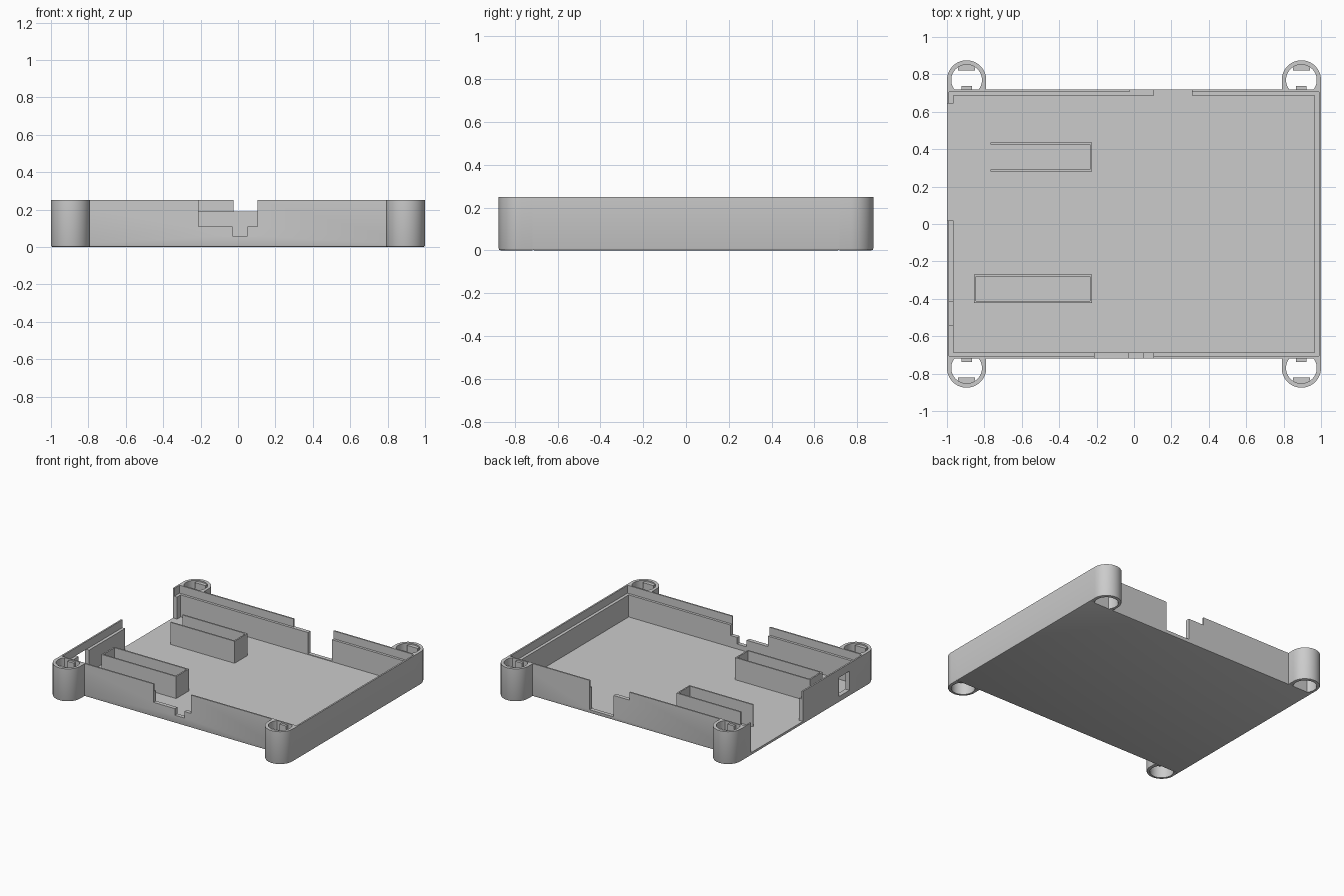
import bpy, bmesh, math
from mathutils import Matrix

if "Cube" in bpy.data.objects:
    bpy.data.objects.remove(bpy.data.objects["Cube"])

grey = bpy.data.materials.new("plain_grey")
grey.use_nodes = True
COLOUR = (0.6, 0.6, 0.6, 1)
grey.diffuse_color = COLOUR
grey.node_tree.nodes["Principled BSDF"].inputs["Base Color"].default_value = COLOUR

WX, WY, H = 1.0, 0.718, 0.25       # tray half sizes and height
FLOOR, LEDGE = 0.022, 0.19         # floor top and ledge height
PX, PY, PR, HOLE = 0.895, 0.77, 0.105, 0.082   # screw posts


def finish(name, bm):
    bmesh.ops.recalc_face_normals(bm, faces=bm.faces)
    mesh = bpy.data.meshes.new(name)
    bm.to_mesh(mesh)
    bm.free()
    mesh.materials.append(grey)
    obj = bpy.data.objects.new(name, mesh)
    bpy.context.collection.objects.link(obj)
    return obj


def add_box(bm, x0, x1, y0, y1, z0, z1):
    mat = Matrix.Translation(((x0 + x1) / 2, (y0 + y1) / 2, (z0 + z1) / 2))
    mat = mat @ Matrix.Diagonal((x1 - x0, y1 - y0, z1 - z0, 1))
    return bmesh.ops.create_cube(bm, size=1, matrix=mat)["verts"]


def box(name, *bounds):
    bm = bmesh.new()
    add_box(bm, *bounds)
    return finish(name, bm)


def prism(name, outline, z0, z1):
    bm = bmesh.new()
    face = bm.faces.new([bm.verts.new((x, y, z0)) for x, y in outline])
    top = bmesh.ops.extrude_face_region(bm, geom=[face])["geom"]
    for v in top:
        if isinstance(v, bmesh.types.BMVert):
            v.co.z = z1
    return finish(name, bm)


def chamfer_bottom(obj, keep_y=None):
    bm = bmesh.new()
    bm.from_mesh(obj.data)
    edges = [e for e in bm.edges if all(v.co.z < 0.001 for v in e.verts)
             and not (keep_y and all(abs(v.co.y - keep_y) < 0.001 for v in e.verts))]
    bmesh.ops.bevel(bm, geom=edges, offset=0.009, segments=2, profile=0.5, affect="EDGES")
    bm.to_mesh(obj.data)
    bm.free()


def apply(obj, mod):
    bpy.ops.object.select_all(action="DESELECT")
    bpy.context.view_layer.objects.active = obj
    obj.select_set(True)
    bpy.ops.object.modifier_apply(modifier=mod.name)


def cut(obj, cutter):
    mod = obj.modifiers.new("cut", "BOOLEAN")
    mod.operation, mod.solver, mod.object = "DIFFERENCE", "EXACT", cutter
    apply(obj, mod)
    bpy.data.objects.remove(cutter)


def mirror(obj):
    mod = obj.modifiers.new("mirror", "MIRROR")
    mod.use_axis = (True, True, False)
    mod.use_mirror_merge = False
    apply(obj, mod)


# Tray: a block hollowed out, with a thin lip above an inner ledge
tray = box("tray", -WX, WX, -WY, WY, 0, H)
chamfer_bottom(tray)
cut(tray, box("hollow", -0.965, 0.965, -0.688, 0.688, FLOOR, 0.4))
cut(tray, box("ledge", -0.988, 0.988, -0.707, 0.707, LEDGE, 0.4))

# Openings through the walls
openings = [
    (-0.21, 0.105, -0.8, -0.6, 0.11, 0.4),      # front wide notch
    (-0.03, 0.05, -0.8, -0.6, 0.06, 0.4),       # front narrow notch
    (-0.025, 0.12, 0.6, 0.8, LEDGE, 0.4),       # back lowered lip
    (0.108, 0.31, 0.6, 0.8, FLOOR + 0.005, 0.4),  # back gap
    (-1.1, -0.9, 0.02, 0.645, FLOOR, 0.4),      # side gap
    (-1.1, -0.9, -0.54, -0.415, 0.045, LEDGE),  # side window
]
for bounds in openings:
    cut(tray, box("opening", *bounds))

# Hollow screw posts at the four corners
arc = [math.pi * i / 32 for i in range(33)]
outline = [(PX + PR * math.cos(a), PY + PR * math.sin(a)) for a in arc]
outline += [(PX - PR, WY), (PX + PR, WY)]
posts = prism("screw_posts", outline, 0, H)
chamfer_bottom(posts, WY)
circle = [2 * math.pi * i / 48 for i in range(48)]
bore = [(PX + HOLE * math.cos(a), PY + HOLE * math.sin(a)) for a in circle]
cut(posts, prism("bore", bore, -0.1, 0.4))
mirror(posts)

# Gripping ribs inside the posts
bm = bmesh.new()
add_box(bm, PX - 0.045, PX + 0.045, 0.822, 0.855, 0.09, H - 0.01)
add_box(bm, PX - 0.028, PX + 0.028, WY - 0.005, 0.738, 0.09, H - 0.01)
ribs = finish("post_ribs", bm)
mirror(ribs)

# Thin-walled holders on the floor; the back one is open at its outer end
T = 0.011
back_holder = box("back_holder", -0.767, -0.225, 0.28, 0.437, FLOOR - 0.005, LEDGE)
cut(back_holder, box("pocket", -0.9, -0.225 - T, 0.28 + T, 0.437 - T, FLOOR, 0.4))
front_holder = box("front_holder", -0.855, -0.225, -0.423, -0.27, FLOOR - 0.005, LEDGE)
cut(front_holder, box("pocket", -0.855 + T, -0.225 - T, -0.423 + T, -0.27 - T, FLOOR, 0.4))

# Smooth the round posts and soft bottom edge, keep corners sharp
for obj in (tray, posts):
    bpy.ops.object.select_all(action="DESELECT")
    bpy.context.view_layer.objects.active = obj
    obj.select_set(True)
    bpy.ops.object.shade_smooth_by_angle(angle=math.radians(30))
